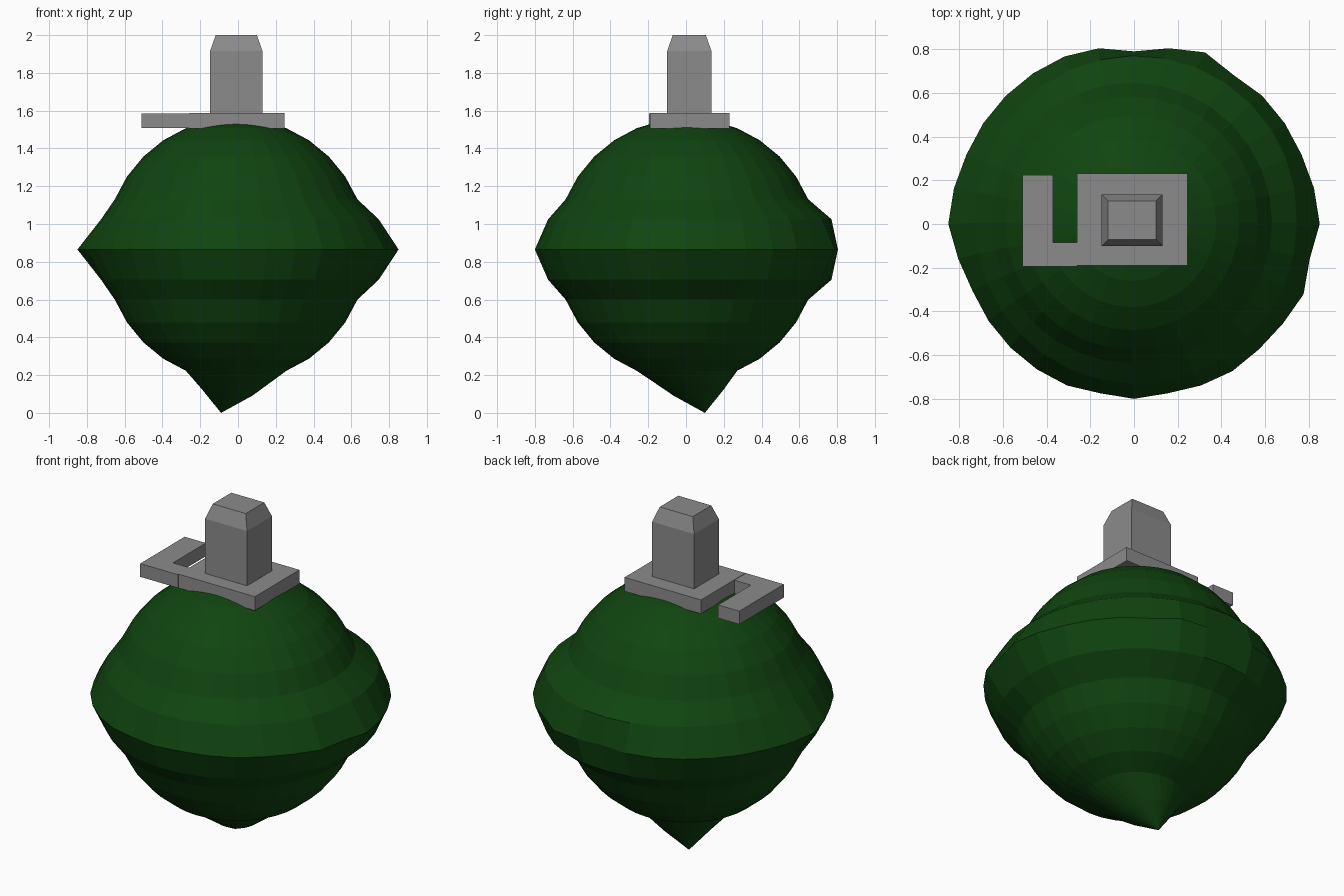
import bpy, bmesh
from math import sin, cos, pi, radians

cube = bpy.data.objects.get("Cube")
if cube:
    bpy.data.objects.remove(cube, do_unlink=True)


def material(name, rgb):
    m = bpy.data.materials.new(name)
    m.use_nodes = True
    m.diffuse_color = (*rgb, 1)
    bsdf = next(n for n in m.node_tree.nodes if n.type == 'BSDF_PRINCIPLED')
    bsdf.inputs["Base Color"].default_value = (*rgb, 1)
    bsdf.inputs["Roughness"].default_value = 0.8
    return m


green = material("dark green", (0.005, 0.058, 0.005))
grey = material("mid grey", (0.26, 0.26, 0.26))


def finish(name, bm, mat):
    bmesh.ops.recalc_face_normals(bm, faces=bm.faces)
    mesh = bpy.data.meshes.new(name)
    bm.to_mesh(mesh)
    bm.free()
    mesh.materials.append(mat)
    ob = bpy.data.objects.new(name, mesh)
    bpy.context.collection.objects.link(ob)
    return ob


def prism(name, outline, z0, z1, mat):
    bm = bmesh.new()
    base = bm.faces.new([bm.verts.new((x, y, z0)) for x, y in outline])
    top = bmesh.ops.extrude_face_region(bm, geom=[base])
    verts = [g for g in top["geom"] if isinstance(g, bmesh.types.BMVert)]
    bmesh.ops.translate(bm, verts=verts, vec=(0, 0, z1 - z0))
    return finish(name, bm, mat)


def rect(x0, x1, y0, y1):
    return [(x0, y0), (x1, y0), (x1, y1), (x0, y1)]


# Bulb: a sphere with a flared, uneven rim and a pulled-out lower tip
SEG, HALF, R, MID = 32, 8, 0.695, 0.865
rim = [.85, .84, .83, .83, .83, .82, .85, .82, .79, .82, .83, .83, .83, .83, .83, .84,
       .85, .82, .80, .80, .80, .80, .80, .79, .80, .79, .80, .81, .81, .82, .84, .82]


def bulb_point(k, i):
    a = 2 * pi * i / SEG
    lat = radians(90 * k / HALF)
    cx, cy = -0.01, 0.005
    r, z = R * cos(lat), MID + R * sin(lat)
    if k == 0:
        r, cx, cy = rim[i], 0, 0
    elif abs(k) == 1:
        r = 0.735 + 0.03 * max(0, sin(a)) + 0.02 * cos(a)
        z = MID + 0.16 * k
    elif k == 1 - HALF:
        cx, cy = -0.055, 0.065
        z = 0.11 - 0.015 * (cos(a) - sin(a))
    return cx + r * cos(a), cy + r * sin(a), z


bm = bmesh.new()
rings = [[bm.verts.new(bulb_point(k, i)) for i in range(SEG)]
         for k in range(1 - HALF, HALF)]
for low, high in zip(rings, rings[1:]):
    for i in range(SEG):
        j = (i + 1) % SEG
        bm.faces.new((low[i], low[j], high[j], high[i]))
tip = bm.verts.new((-0.09, 0.10, 0))
crown = bm.verts.new((-0.01, 0.005, MID + R))
for pole, ring in ((tip, rings[0]), (crown, rings[-1])):
    for i in range(SEG):
        bm.faces.new((pole, ring[i], ring[(i + 1) % SEG]))
finish("bulb", bm, green)

# Cap plate and the hooked side arm
prism("cap_plate", rect(-0.26, 0.245, -0.19, 0.23), 1.505, 1.588, grey)
prism("side_hook", [(-0.51, -0.195), (-0.26, -0.195), (-0.26, -0.085),
                    (-0.37, -0.085), (-0.37, 0.225), (-0.51, 0.225)],
      1.507, 1.586, grey)

# Stem with a tapered top
bm = bmesh.new()
levels = [(1.58, 0), (1.915, 0), (2.0, 0.03)]
loops = [[bm.verts.new((x, y, z)) for x, y in
          rect(-0.148 + t, 0.13 - t, -0.10 + t, 0.135 - t)] for z, t in levels]
bm.faces.new(loops[0])
bm.faces.new(loops[-1])
for low, high in zip(loops, loops[1:]):
    for i in range(4):
        j = (i + 1) % 4
        bm.faces.new((low[i], low[j], high[j], high[i]))
finish("stem", bm, grey)
